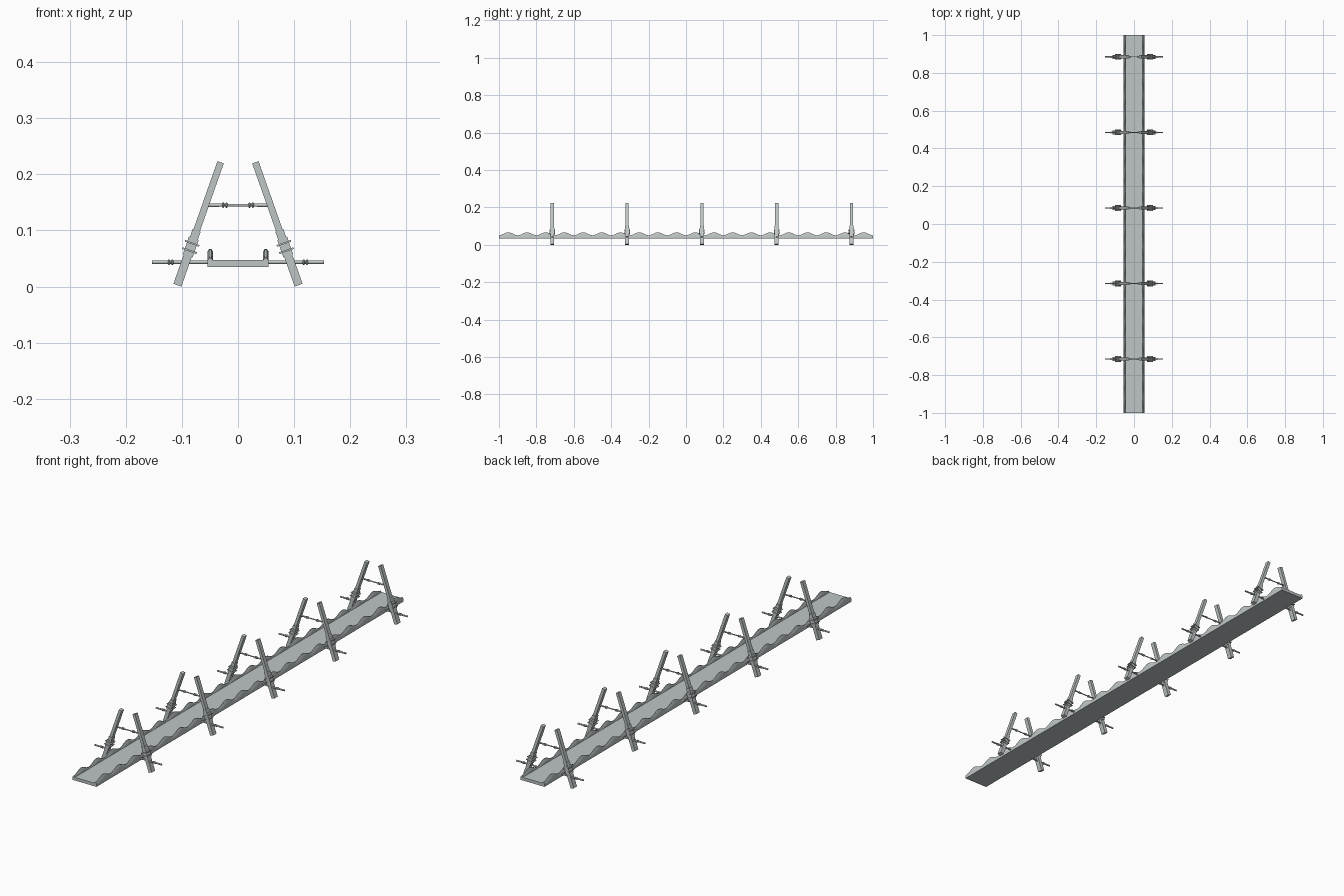
import bpy, bmesh, math
from mathutils import Vector

if "Cube" in bpy.data.objects:
    bpy.data.objects.remove(bpy.data.objects["Cube"])


def material(name, c):
    m = bpy.data.materials.new(name)
    m.diffuse_color = (*c, 1)
    m.use_nodes = True
    m.node_tree.nodes["Principled BSDF"].inputs["Base Color"].default_value = m.diffuse_color
    return m


GREY = material("stone grey", (0.52, 0.56, 0.56))


def finish(bm, name, smooth=False):
    bmesh.ops.recalc_face_normals(bm, faces=bm.faces)
    me = bpy.data.meshes.new(name)
    bm.to_mesh(me)
    bm.free()
    me.materials.append(GREY)
    ob = bpy.data.objects.new(name, me)
    bpy.context.collection.objects.link(ob)
    if smooth:
        bpy.ops.object.select_all(action='DESELECT')
        ob.select_set(True)
        bpy.context.view_layer.objects.active = ob
        bpy.ops.object.shade_smooth_by_angle(angle=math.radians(50))
    return ob


def loft(bm, rings):
    """Skin a list of equal closed cross-sections and cap both ends."""
    rows = [[bm.verts.new(p) for p in r] for r in rings]
    n = len(rows[0])
    for a, b in zip(rows, rows[1:]):
        for i in range(n):
            j = (i + 1) % n
            bm.faces.new((a[i], a[j], b[j], b[i]))
    bm.faces.new(rows[0])
    bm.faces.new(rows[-1])


def box(bm, x0, x1, y0, y1, z0, z1):
    loft(bm, [[(x0, y0, z), (x1, y0, z), (x1, y1, z), (x0, y1, z)] for z in (z0, z1)])


def rod(bm, y, z, profile, sides=10):
    """Turned rod along x from (x, radius) pairs."""
    loft(bm, [[(x, y + r * math.cos(2 * math.pi * i / sides),
                z + r * math.sin(2 * math.pi * i / sides)) for i in range(sides)]
              for x, r in profile])


# Walkway: thin base sheet and deck slab
bm = bmesh.new()
box(bm, -0.0545, 0.0545, -1, 1, 0.0345, 0.038)
box(bm, -0.053, 0.053, -1, 1, 0.038, 0.047)
finish(bm, "walkway_deck")

# Scalloped kerbs along both edges
for side, label in ((-1, "left"), (1, "right")):
    bm = bmesh.new()
    rings = []
    for k in range(241):
        y = -1 + k / 120
        h = 0.051 + 0.016 * math.sin(math.pi * y / 0.1) ** 2
        prof = [(0.0545, 0.037), (0.0545, h - 0.005), (0.0515, h),
                (0.0475, h), (0.0445, h - 0.005), (0.0445, 0.037)]
        rings.append([(side * x, y, z) for x, z in prof])
    loft(bm, rings)
    finish(bm, label + "_wavy_kerb", True)

# Leaning post frames
BOTTOM, TOP = Vector((0.108, 0, 0.0025)), Vector((0.031, 0, 0.2215))
AXIS = (TOP - BOTTOM).normalized()
ACROSS = Vector((AXIS.z, 0, -AXIS.x))
DEPTH = Vector((0, 1, 0))


def post_block(bm, side, y, z0, z1, w, d):
    """Square block along the leaning post between heights z0 and z1."""
    rings = []
    for z in (z0, z1):
        c = BOTTOM + AXIS * ((z - BOTTOM.z) / AXIS.z)
        ring = []
        for a, b in ((-1, -1), (1, -1), (1, 1), (-1, 1)):
            p = c + ACROSS * (a * w / 2) + DEPTH * (b * d / 2)
            ring.append((side * p.x, y + p.y, p.z))
        rings.append(ring)
    loft(bm, rings)


def knot(x, r, big):
    """Pair of raised rings on a rod centred at x."""
    out = []
    for c in (x - 0.003, x + 0.003):
        out += [(c - 0.002, r), (c - 0.001, big), (c + 0.001, big), (c + 0.002, r)]
    return out


for i in range(5):
    y = -0.715 + 0.4 * i
    for side, label in ((-1, "left"), (1, "right")):
        # Post: stout foot, slimmer upper shaft, sleeve and two collars
        bm = bmesh.new()
        post_block(bm, side, y, 0.0025, 0.100, 0.0150, 0.021)
        post_block(bm, side, y, 0.095, 0.2215, 0.0120, 0.017)
        post_block(bm, side, y, 0.055, 0.086, 0.0185, 0.024)
        post_block(bm, side, y, 0.0625, 0.0655, 0.0270, 0.030)
        post_block(bm, side, y, 0.0755, 0.0785, 0.0270, 0.030)
        finish(bm, f"{label}_post_{i + 1}")

    # Long lower crossbar under the deck, with ringed ends
    bm = bmesh.new()
    rod(bm, y, 0.0435, [(-0.153, 0.0033)] + knot(-0.120, 0.0033, 0.0052)
        + knot(0.120, 0.0033, 0.0052) + [(0.153, 0.0033)])
    finish(bm, f"lower_crossbar_{i + 1}", True)

    # Upper tie bar, thinner between its rings
    bm = bmesh.new()
    rod(bm, y, 0.145, [(-0.056, 0.0033)] + knot(-0.0235, 0.0028, 0.0050)
        + [(-0.015, 0.0022), (0.015, 0.0022)]
        + knot(0.0235, 0.0028, 0.0050) + [(0.056, 0.0033)])
    finish(bm, f"upper_tie_bar_{i + 1}", True)
